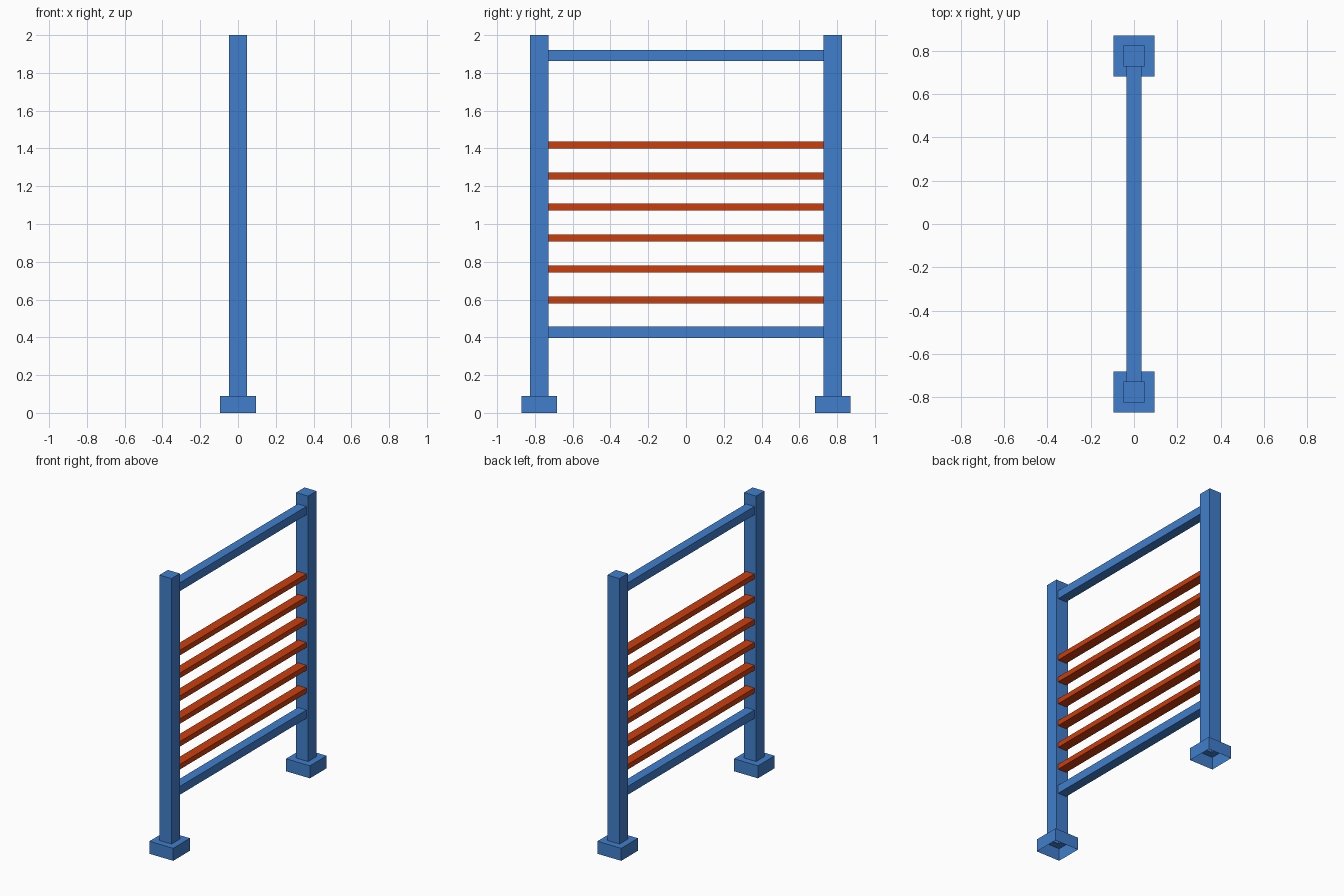
import bpy, bmesh
from mathutils import Vector

cube = bpy.data.objects.get("Cube")
if cube:
    bpy.data.objects.remove(cube, do_unlink=True)


def srgb(r, g, b):
    def lin(c):
        c /= 255
        return c / 12.92 if c <= 0.04045 else ((c + 0.055) / 1.055) ** 2.4
    return (lin(r), lin(g), lin(b), 1)


def make_material(name, color):
    mat = bpy.data.materials.new(name)
    mat.use_nodes = True
    mat.diffuse_color = color
    mat.node_tree.nodes["Principled BSDF"].inputs["Base Color"].default_value = color
    return mat


blue = make_material("blue paint", srgb(65, 127, 204))
orange = make_material("orange paint", srgb(202, 62, 14))


def finish(name, bm, mat):
    bmesh.ops.recalc_face_normals(bm, faces=bm.faces)
    mesh = bpy.data.meshes.new(name)
    bm.to_mesh(mesh)
    bm.free()
    mesh.materials.append(mat)
    obj = bpy.data.objects.new(name, mesh)
    bpy.context.collection.objects.link(obj)
    return obj


def bar(name, z, width, height, length, mat):
    """Straight bar running between the two posts."""
    bm = bmesh.new()
    bmesh.ops.create_cube(bm, size=1)
    bmesh.ops.scale(bm, vec=(width, length, height), verts=bm.verts)
    bmesh.ops.translate(bm, vec=(0, 0, z), verts=bm.verts)
    finish(name, bm, mat)


def post(name, y):
    """Square post rising out of a hollow foot, open underneath."""
    half_foot, half_post, foot_top, top = 0.095, 0.048, 0.09, 2.0
    levels = [(half_foot, 0), (half_foot, foot_top), (half_post, foot_top), (half_post, top)]
    corners = [(-1, -1), (1, -1), (1, 1), (-1, 1)]
    bm = bmesh.new()
    rings = [[bm.verts.new(Vector((cx * h, y + cy * h, z))) for cx, cy in corners]
             for h, z in levels]
    for low, high in zip(rings, rings[1:]):
        for i in range(4):
            j = (i + 1) % 4
            bm.faces.new((low[i], low[j], high[j], high[i]))
    bm.faces.new(rings[-1])
    finish(name, bm, blue)


# Posts with feet
POST_Y = 0.777
post("front_post", -POST_Y)
post("back_post", POST_Y)

# Blue rails
SPAN = 1.46
bar("top_rail", 1.892, 0.068, 0.06, SPAN, blue)
bar("bottom_rail", 0.427, 0.068, 0.06, SPAN, blue)

# Orange rungs
for i in range(6):
    bar(f"rung_{i + 1}", 0.597 + i * 0.1642, 0.068, 0.037, SPAN, orange)
